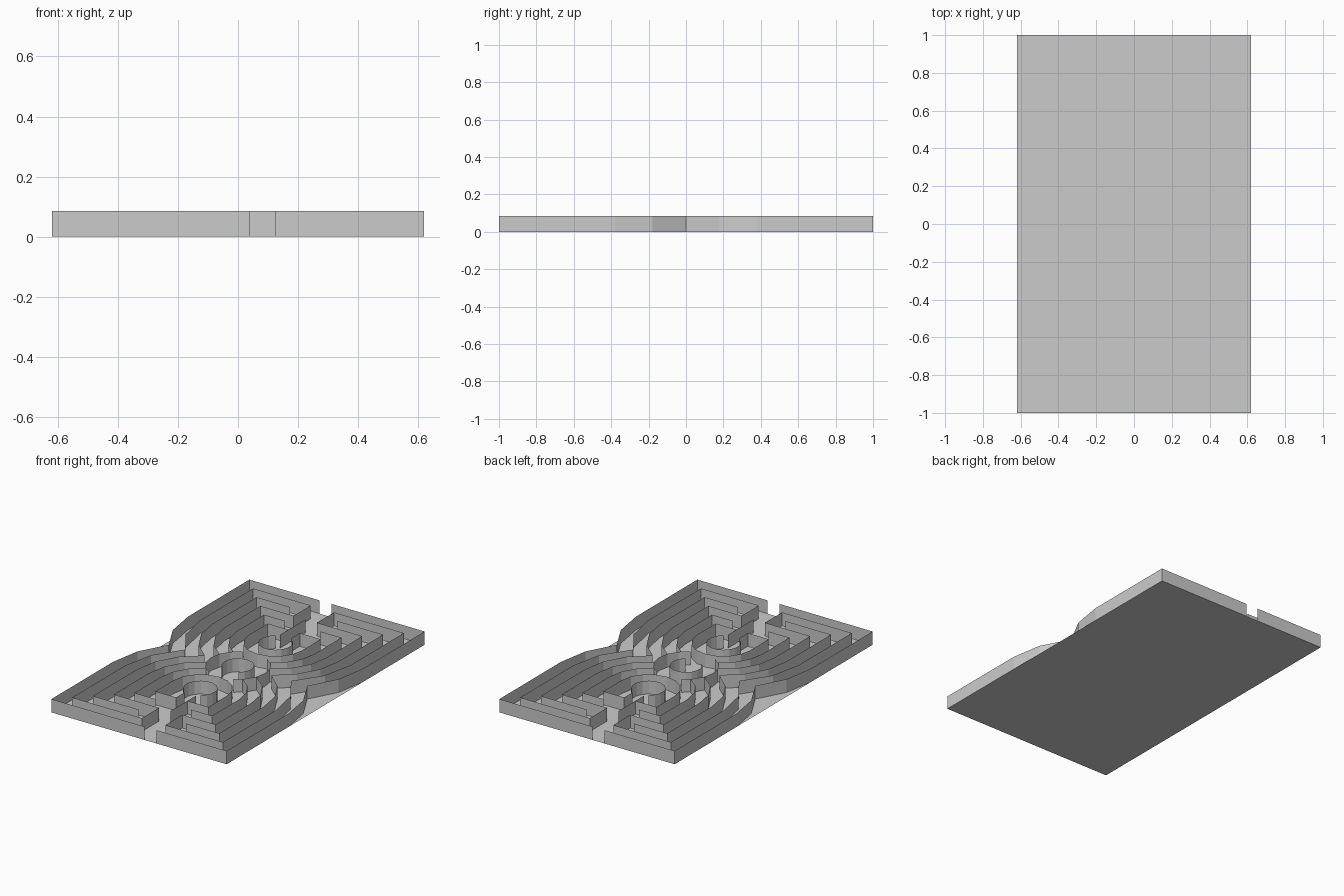
import bpy, bmesh
from math import sin, cos, acos, pi

if "Cube" in bpy.data.objects:
    bpy.data.objects.remove(bpy.data.objects["Cube"])

H = 0.085          # wall height
C = 0.38           # lobe centre distance from the middle
R0, D = 0.62, 0.0865   # outer ring half-width and corridor width
RC = 0.19          # radius of the central ring


def make_object(name, bm):
    me = bpy.data.meshes.new(name)
    bm.to_mesh(me)
    bm.free()
    ob = bpy.data.objects.new(name, me)
    bpy.context.collection.objects.link(ob)
    return ob


def walls(name, paths):
    """Raise thin upright sheets along plan-view paths."""
    bm = bmesh.new()
    for path in paths:
        low = [bm.verts.new((x, y, 0)) for x, y in path]
        top = [bm.verts.new((x, y, H)) for x, y in path]
        for i in range(len(path) - 1):
            bm.faces.new((low[i], low[i + 1], top[i + 1], top[i]))
    return make_object(name, bm)


def arc(r, a0, a1, cy=0.0, step=pi / 8):
    """Arc points; the angle is measured from +y towards +x."""
    n = max(1, round(abs(a1 - a0) / step))
    angles = [a0 + (a1 - a0) * i / n for i in range(n + 1)]
    return [(r * sin(a), cy + r * cos(a)) for a in angles]


def arc_limit(r):
    """Angle where a ring stops at the other lobe or at the central ring."""
    lim = acos(C / r) if r > C else 0.0
    if abs(r - C) < RC:
        lim = max(lim, acos((r * r + C * C - RC * RC) / (2 * r * C)))
    return lim


# x positions where each ring stops at the entrance axis (left, right)
ends = [(0.04, 0.125), (-0.04, 0.125), (-0.125, 0.21), (-0.04, 0.125),
        (-0.125, 0.125), (-0.04, 0.04)]

# Flat base
bm = bmesh.new()
bm.faces.new([bm.verts.new(p) for p in
              ((-R0, -1, 0), (R0, -1, 0), (R0, 1, 0), (-R0, 1, 0))])
make_object("base", bm)

# Ring walls: square outward half, round inward half
paths = []
for k, (left, right) in enumerate(ends):
    r = R0 - k * D
    lim = arc_limit(r)
    paths.append([(left, -C - r), (-r, -C - r)] + arc(r, -pi / 2, -lim, -C))
    paths.append([(right, -C - r), (r, -C - r)] + arc(r, pi / 2, lim, -C))

# Lobe core and divider walls beside the entrance path
paths.append(arc(0.1, -0.8 * pi, 0.8 * pi, -C))
for x, k0, k1 in ((-0.04, 1, 3), (0.125, 1, 3), (0.04, 3, 6), (-0.04, 5, 6)):
    paths.append([(x, -C - R0 + k0 * D), (x, -C - R0 + k1 * D)])

# The second lobe is the first one turned half way round
walls("front_maze_walls", paths)
walls("back_maze_walls", [[(-x, -y) for x, y in p] for p in paths])

# Central rings
walls("central_outer_ring", [arc(RC, 0.15 * pi, 0.85 * pi),
                             arc(RC, 1.15 * pi, 1.85 * pi)])
walls("central_inner_ring", [arc(0.095, -0.8 * pi, 0.8 * pi)])
